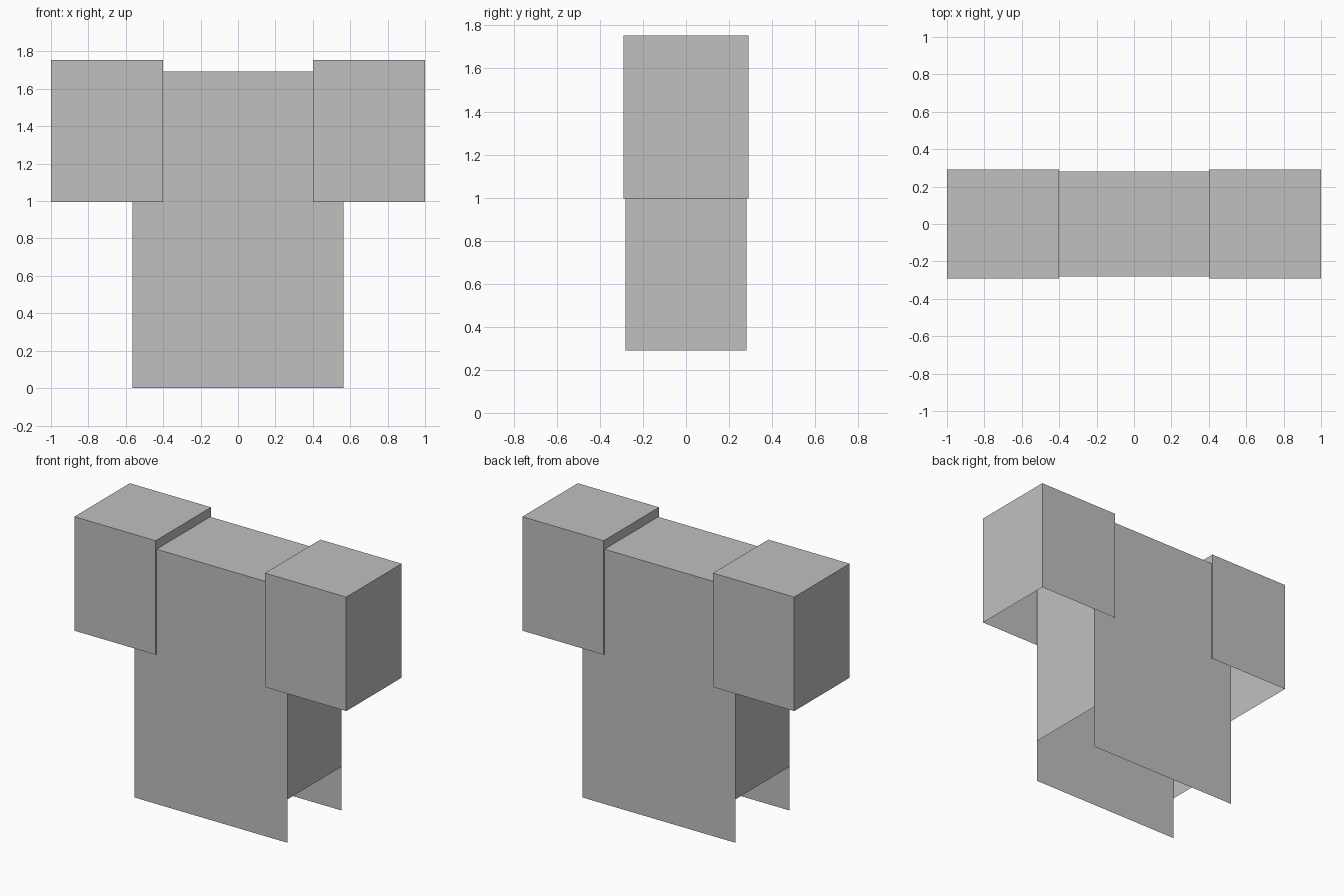
import bpy
import bmesh

if "Cube" in bpy.data.objects:
    bpy.data.objects.remove(bpy.data.objects["Cube"])

grey = bpy.data.materials.new("light grey")
grey.diffuse_color = (0.53, 0.53, 0.53, 1.0)
grey.use_nodes = True
grey.node_tree.nodes["Principled BSDF"].inputs["Base Color"].default_value = grey.diffuse_color


def open_box(name, x0, x1, depth, z_bottom, z_top, z_side):
    """Thin shell with no bottom; the end walls stop at z_side."""
    bm = bmesh.new()

    def quad(*points):
        bm.faces.new([bm.verts.new(p) for p in points])

    y = depth / 2
    # front, back and top panels
    quad((x0, -y, z_bottom), (x1, -y, z_bottom), (x1, -y, z_top), (x0, -y, z_top))
    quad((x1, y, z_bottom), (x0, y, z_bottom), (x0, y, z_top), (x1, y, z_top))
    quad((x0, -y, z_top), (x1, -y, z_top), (x1, y, z_top), (x0, y, z_top))
    # end walls
    quad((x1, -y, z_side), (x1, y, z_side), (x1, y, z_top), (x1, -y, z_top))
    quad((x0, y, z_side), (x0, -y, z_side), (x0, -y, z_top), (x0, y, z_top))
    bmesh.ops.remove_doubles(bm, verts=bm.verts, dist=0.0001)

    mesh = bpy.data.meshes.new(name)
    bm.to_mesh(mesh)
    bm.free()
    mesh.materials.append(grey)
    obj = bpy.data.objects.new(name, mesh)
    bpy.context.collection.objects.link(obj)
    return obj


# Shirt body: long front and back panels, shorter sides
open_box("shirt_body", -0.563, 0.563, 0.564, 0.0, 1.694, 0.29)

# Sleeves: one on each shoulder, open at the cuff
open_box("left_sleeve", -1.0, -0.402, 0.582, 0.996, 1.754, 0.996)
open_box("right_sleeve", 0.402, 1.0, 0.582, 0.996, 1.754, 0.996)
